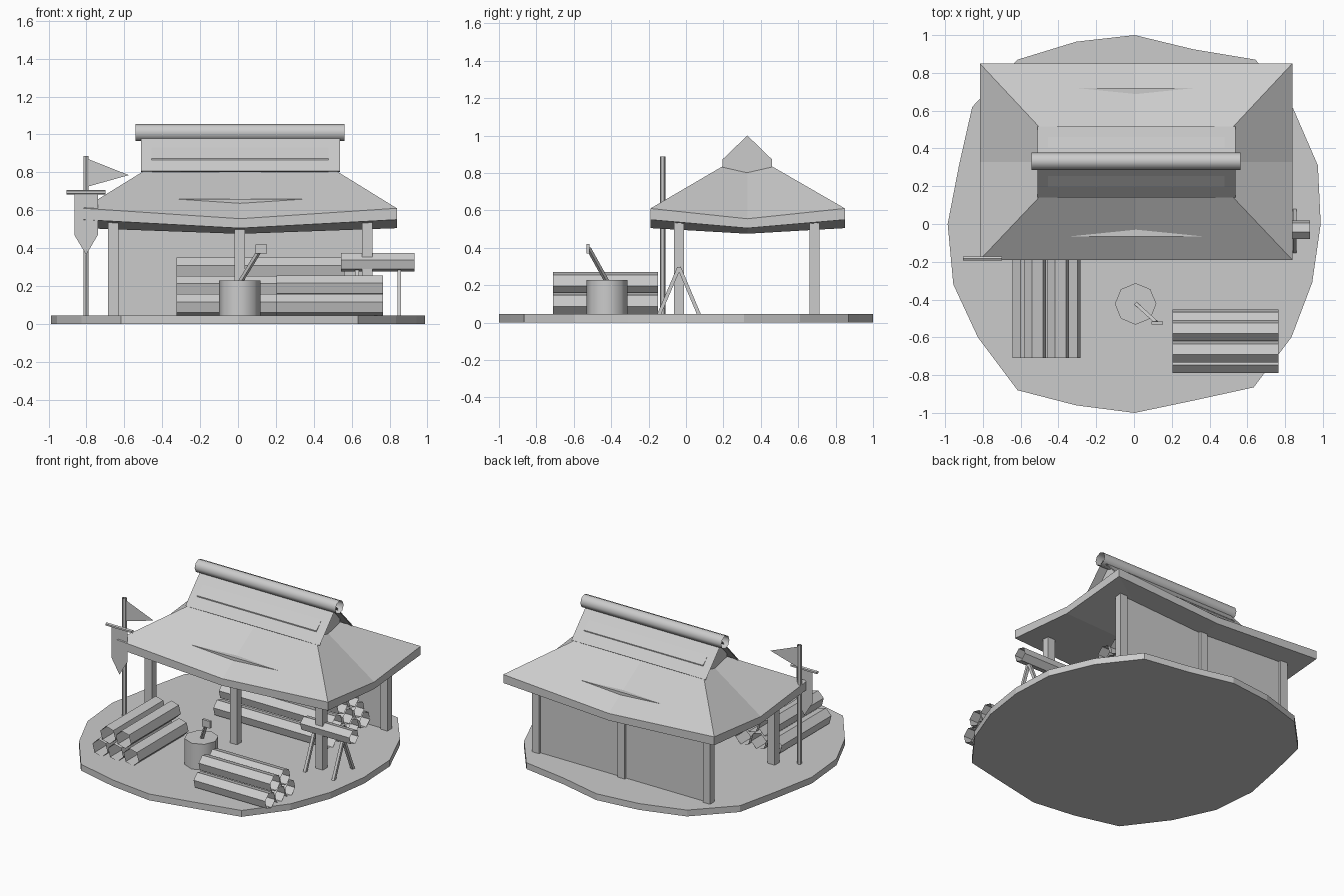
import bpy, bmesh, math
from mathutils import Vector, Matrix

if "Cube" in bpy.data.objects:
    bpy.data.objects.remove(bpy.data.objects["Cube"])

grey = bpy.data.materials.new("plain_grey")
grey.diffuse_color = (0.6, 0.6, 0.6, 1)
grey.use_nodes = True
grey.node_tree.nodes["Principled BSDF"].inputs["Base Color"].default_value = grey.diffuse_color


def finish(name, bm, recalc=True, smooth=False):
    if recalc:
        bmesh.ops.recalc_face_normals(bm, faces=bm.faces)
    bmesh.ops.translate(bm, vec=(.0035, 0, 0), verts=bm.verts)
    me = bpy.data.meshes.new(name)
    bm.to_mesh(me)
    bm.free()
    me.materials.append(grey)
    ob = bpy.data.objects.new(name, me)
    bpy.context.collection.objects.link(ob)
    if smooth:
        bpy.context.view_layer.objects.active = ob
        ob.select_set(True)
        bpy.ops.object.shade_smooth_by_angle(angle=math.radians(50))
        ob.select_set(False)
    return ob


def box(name, x0, x1, y0, y1, z0, z1):
    bm = bmesh.new()
    bmesh.ops.create_cube(bm, size=1)
    for v in bm.verts:
        v.co = ((x0 + x1) / 2 + v.co.x * (x1 - x0),
                (y0 + y1) / 2 + v.co.y * (y1 - y0),
                (z0 + z1) / 2 + v.co.z * (z1 - z0))
    return finish(name, bm)


def tubes(name, parts, r, n, turn=0.0, caps=False, smooth=False):
    """Straight rods between point pairs, open at the ends unless capped."""
    bm = bmesh.new()
    for p, q in parts:
        p, q = Vector(p), Vector(q)
        d = q - p
        m = (Matrix.Translation((p + q) / 2) @ d.to_track_quat('Z', 'Y').to_matrix().to_4x4()
             @ Matrix.Rotation(math.radians(turn), 4, 'Z'))
        bmesh.ops.create_cone(bm, cap_ends=caps, segments=n, radius1=r, radius2=r,
                              depth=d.length, matrix=m)
    return finish(name, bm, False, smooth)


def prism(name, pts, offset, drop=None):
    """Extrude a closed outline; drop='ends' or 'sides' leaves those faces out."""
    bm = bmesh.new()
    f = bm.faces.new([bm.verts.new(p) for p in pts])
    new = bmesh.ops.extrude_face_region(bm, geom=[f])['geom']
    bmesh.ops.translate(bm, vec=Vector(offset),
                        verts=[g for g in new if isinstance(g, bmesh.types.BMVert)])
    bmesh.ops.recalc_face_normals(bm, faces=bm.faces)
    if drop:
        axis = Vector(offset).normalized()
        bad = [g for g in bm.faces if (abs(g.normal.dot(axis)) > .9) == (drop == 'ends')]
        bmesh.ops.delete(bm, geom=bad, context='FACES')
    return finish(name, bm, False)


# Ground disc with an uneven rim
rim = [(0, 1), (.31, .925), (.64, .87), (.84, .61), (.97, .31), (.985, 0), (.94, -.31),
       (.83, -.6), (.63, -.865), (.31, -.935), (0, -1), (-.31, -.96), (-.62, -.88),
       (-.83, -.6), (-.96, -.32), (-.99, 0), (-.93, .31), (-.86, .62), (-.62, .87), (-.31, .965)]
prism("ground", [(x, y, 0) for x, y in rim], (0, 0, .045))

# Posts and back wall
for row, y in (("front", -.038), ("back", .687)):
    for side, x in (("left", -.663), ("middle", .006), ("right", .678)):
        box(f"{row}_post_{side}", x - .028, x + .028, y - .026, y + .026, .04, .57)
box("back_wall", -.663, .678, .678, .696, .04, .58)

# Sagging hip roof: rings of corners and edge middles
CX, CY = .0075, .328


def ring(x0, x1, y0, y1, zc, zm):
    return [(x0, y0, zc), (CX, y0, zm), (x1, y0, zc), (x1, CY, zm),
            (x1, y1, zc), (CX, y1, zm), (x0, y1, zc), (x0, CY, zm)]


bm = bmesh.new()
under, eave, top = [[bm.verts.new(p) for p in r] for r in (
    ring(-.82, .835, -.19, .85, .55, .505),
    ring(-.82, .835, -.19, .85, .61, .555),
    ring(-.455, .47, .195, .46, .835, .805))]
centre = bm.verts.new((CX, CY, .475))
for i in range(8):
    j = (i + 1) % 8
    bm.faces.new((under[i], under[j], eave[j], eave[i]))
    bm.faces.new((eave[i], eave[j], top[j], top[i]))
    bm.faces.new((under[j], under[i], centre))
finish("lower_roof", bm)

# Purlins that just break the sagging slopes
box("front_purlin", -.4, .42, -.065, -.02, .6, .659)
box("back_purlin", -.4, .42, .676, .721, .6, .659)

# Gable body and its two cover panels
prism("gable_body", [(-.46, .195, .8), (-.46, .46, .8), (-.46, .46, .872),
                     (-.46, CY, 1.0), (-.46, .195, .872)], (.935, 0, 0))
for name, s in (("front", -1), ("back", 1)):
    prism(f"{name}_gable_panel",
          [(-.515, CY + s * .187, .806), (-.515, CY, 1.009),
           (-.515, CY, 1.001), (-.515, CY + s * .182, .802)], (1.05, 0, 0), 'ends')
tubes("ridge_pole", [((-.545, CY + .005, 1.01), (.56, CY + .005, 1.01))], .046, 8, smooth=True)


# Stacks of hexagonal logs
def stack(name, a0, a1, centre, gap, rise, r, rows, along_x, turn=15):
    parts = []
    for k, n in enumerate(rows):
        for i in range(n):
            c = centre + (i - (n - 1) / 2) * gap
            z = .045 + r * .95 + k * rise
            parts.append(((a0, c, z), (a1, c, z)) if along_x else ((c, a0, z), (c, a1, z)))
    tubes(name, parts, r, 6, turn)


stack("front_right_logs", .2, .762, -.62, .112, .1, .058, (3, 2), True)
stack("front_left_logs", -.71, -.15, -.467, .122, .108, .061, (3, 2), False, -15)
stack("back_logs", -.328, .56, .43, .125, .097, .058, (4, 3, 2), True)

# Trestle with a log on top
tubes("trestle_log", [((.54, -.03, .325), (.928, -.03, .325))], .051, 6, 15)
tubes("trestle_legs", [((x, y0, .03), (x, -.037, .295)) for x in (.625, .848)
                       for y0 in (-.15, .075)], .014, 4, 45, caps=True)

# Chopping block and axe
tubes("chopping_block", [((.005, -.423, .04), (.005, -.423, .228))], .11, 8,
      caps=True, smooth=True)
tubes("axe_handle", [((.005, -.42, .215), (.115, -.52, .395))], .013, 4, 45, caps=True)
box("axe_head", .088, .15, -.533, -.515, .37, .42)

# Flag pole, pennant and hanging banner
tubes("flag_pole", [((-.807, -.125, .03), (-.807, -.125, .887))], .015, 6)
prism("pennant", [(-.795, -.126, .87), (-.795, -.126, .725), (-.58, -.126, .785)],
      (0, .003, 0), 'sides')
tubes("banner_bar", [((-.908, -.182, .695), (-.702, -.182, .695))], .012, 6)
prism("banner", [(-.868, -.184, .69), (-.868, -.184, .47), (-.805, -.184, .365),
                 (-.743, -.184, .47), (-.743, -.184, .69)], (0, .003, 0), 'sides')
